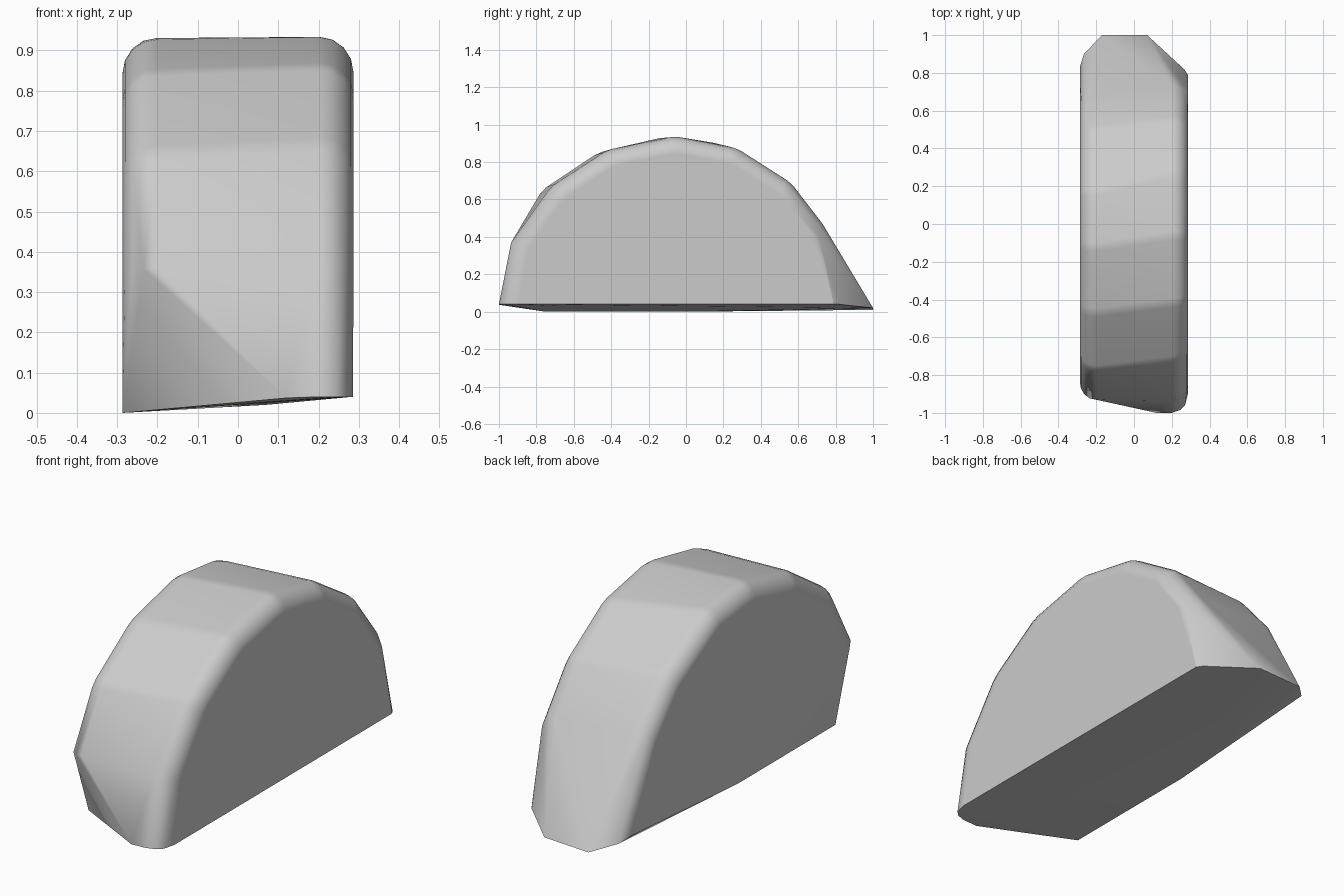
import bpy
import bmesh
import math
from mathutils import Vector

cube = bpy.data.objects.get("Cube")
if cube:
    bpy.data.objects.remove(cube, do_unlink=True)

# One plain grey material
grey = bpy.data.materials.new("plain_grey")
grey.use_nodes = True
colour = (0.6, 0.6, 0.6, 1)
grey.diffuse_color = colour
grey.node_tree.nodes["Principled BSDF"].inputs["Base Color"].default_value = colour

BASE = 0.04
HALF = 0.287
ROUND = 0.085

# Arched outlines (y, z) of the two shoulders, slightly skewed to each other
right_arch = [(-0.93, 0.36), (-0.77, 0.65), (-0.47, 0.85), (-0.12, 0.933),
              (0.17, 0.9), (0.51, 0.71), (0.7, 0.49)]
left_arch = [(-0.935, 0.37), (-0.72, 0.67), (-0.42, 0.865), (-0.06, 0.938),
             (0.27, 0.875), (0.56, 0.69), (0.73, 0.47)]

# Lower edge, front tip, back tip and cut corners
base_points = [(-HALF, -0.75, 0), (-HALF, 0, 0), (-HALF, 0.83, 0.06),
               (-0.265, 0.9, 0.04), (-0.17, 1, 0.01), (0.07, 1, 0.02),
               (0.265, 0.82, BASE), (0.285, 0.79, BASE), (0.285, 0.71, 0.4),
               (0.12, -1, 0.037), (0.2, -1, BASE), (0.245, -0.985, BASE),
               (0.27, -0.96, BASE), (0.285, -0.9, BASE)]


def soften(arch, t=0.07):
    """Trim each inner corner into a narrow facet."""
    pts = [Vector(p) for p in arch]
    out = [pts[0]]
    for a, b, c in zip(pts, pts[1:], pts[2:]):
        out += [b.lerp(a, t), b.lerp(c, t)]
    return out + [pts[-1]]


def shoulder(arch, side):
    """Rounded rim: the arch shrinks as it nears the flat side."""
    points = []
    for step in range(5):
        a = math.radians(22.5 * step)
        x = side * (HALF - ROUND + ROUND * math.sin(a))
        scale = 1 - 0.1 * (1 - math.cos(a))
        points += [(x, y * scale, BASE + (z - BASE) * scale)
                   for y, z in soften(arch)]
    return points


# Wrap the block around the two rims and the base
bm = bmesh.new()
for p in shoulder(right_arch, -1) + shoulder(left_arch, 1) + base_points:
    bm.verts.new(p)
hull = bmesh.ops.convex_hull(bm, input=bm.verts)
inside = {g for g in hull["geom_interior"] + hull["geom_unused"]
          if isinstance(g, bmesh.types.BMVert)}
bmesh.ops.delete(bm, geom=list(inside), context="VERTS")
bmesh.ops.dissolve_limit(bm, angle_limit=math.radians(1),
                         verts=bm.verts, edges=bm.edges)
bmesh.ops.recalc_face_normals(bm, faces=bm.faces)

mesh = bpy.data.meshes.new("arched_block")
bm.to_mesh(mesh)
bm.free()
mesh.materials.append(grey)
block = bpy.data.objects.new("arched_block", mesh)
bpy.context.collection.objects.link(block)

# Smooth rim, crisp base and cut corner
bpy.ops.object.select_all(action="DESELECT")
block.select_set(True)
bpy.context.view_layer.objects.active = block
bpy.ops.object.shade_smooth_by_angle(angle=math.radians(30))
weighted = block.modifiers.new("weighted_normals", "WEIGHTED_NORMAL")
weighted.keep_sharp = True
